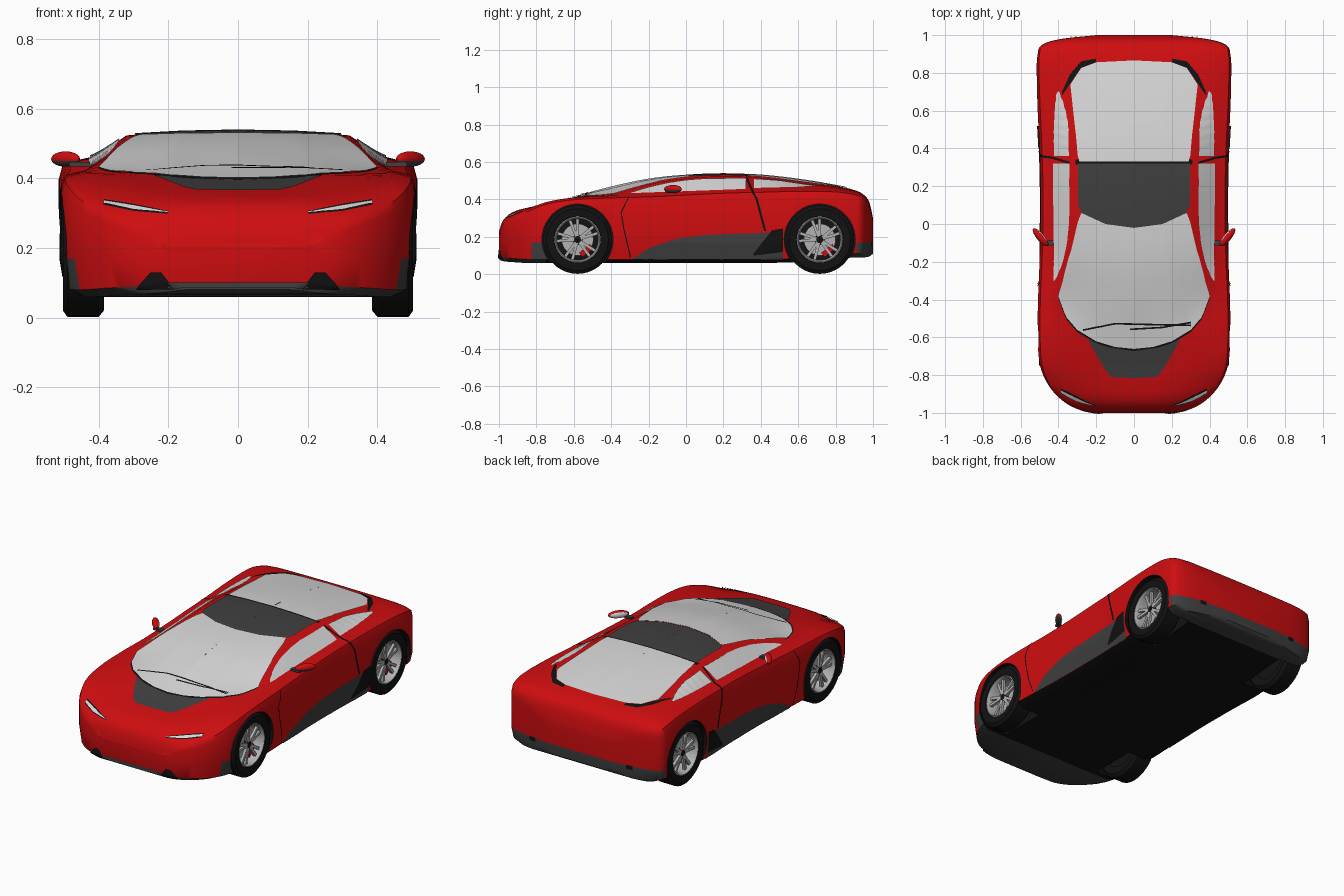
import bpy, bmesh, math
from mathutils import Vector, Matrix
from mathutils.bvhtree import BVHTree

if "Cube" in bpy.data.objects:
    bpy.data.objects.remove(bpy.data.objects["Cube"])


def material(name, r, g, b):
    m = bpy.data.materials.new(name)
    m.use_nodes = True
    m.diffuse_color = (r, g, b, 1)
    m.node_tree.nodes["Principled BSDF"].inputs["Base Color"].default_value = (r, g, b, 1)
    return m


red = material("red paint", .62, .004, .005)
grey = material("dark grey trim", .05, .05, .05)
black = material("black rubber", .006, .006, .006)
glass = material("pale glass", .68, .68, .68)
silver = material("silver metal", .45, .45, .45)
BODY_MATS = [red, grey, black]


def make(name, bm, mats, angle=40):
    mesh = bpy.data.meshes.new(name)
    bm.to_mesh(mesh)
    bm.free()
    for m in mats:
        mesh.materials.append(m)
    ob = bpy.data.objects.new(name, mesh)
    bpy.context.collection.objects.link(ob)
    smooth(ob, angle)
    return ob


def smooth(ob, angle):
    bpy.ops.object.select_all(action="DESELECT")
    ob.select_set(True)
    bpy.context.view_layer.objects.active = ob
    bpy.ops.object.shade_smooth_by_angle(angle=math.radians(angle))


# Body stations: y, top height, roof half width, roof drop,
# belt half width, belt height, body half width, floor height
STATIONS = [
    (-1, .23, .1, .002, .18, .215, .21, .08),
    (-.98, .285, .14, .002, .27, .265, .3, .07),
    (-.93, .33, .2, .003, .345, .305, .385, .065),
    (-.85, .355, .24, .002, .41, .345, .455, .06),
    (-.75, .375, .28, 0, .44, .385, .497, .06),
    (-.6, .41, .33, .003, .445, .41, .51, .06),
    (-.4, .463, .4, .04, .445, .42, .508, .06),
    (-.2, .505, .345, .025, .435, .425, .5, .06),
    (0, .527, .325, .015, .43, .435, .495, .06),
    (.2, .535, .32, .012, .43, .445, .495, .06),
    (.4, .527, .325, .012, .435, .45, .5, .06),
    (.6, .505, .335, .015, .44, .455, .51, .065),
    (.8, .472, .37, .01, .455, .452, .515, .08),
    (.9, .45, .39, .005, .46, .437, .51, .09),
    (.95, .425, .37, .003, .44, .415, .485, .09),
    (.98, .385, .28, .002, .35, .375, .385, .095),
    (1, .3, .12, .002, .17, .29, .2, .11),
]


def blend(i, t):
    """Smooth interpolation between stations i and i + 1."""
    a, b = STATIONS[i], STATIONS[i + 1]
    before, after = STATIONS[max(i - 1, 0)], STATIONS[min(i + 2, len(STATIONS) - 1)]
    h = b[0] - a[0]
    row = [a[0] + h * t]
    for k in range(1, len(a)):
        s0 = h * (b[k] - before[k]) / (b[0] - before[0])
        s1 = h * (after[k] - a[k]) / (after[0] - a[0])
        d = b[k] - a[k]
        row.append(a[k] + t * (s0 + t * (3 * d - 2 * s0 - s1 + t * (s0 + s1 - 2 * d))))
    return row


def section(y, top, roof, drop, belt, belt_z, w, floor):
    half = [(0, top), (roof / 2, top - drop / 4), (roof, top - drop), (belt, belt_z),
            (belt + (w - belt) * .8, belt_z - .012), (w, belt_z * .8 + .034), (w, .17),
            (w - .015, floor + .02), (w - .06, floor), (0, floor)]
    loop = half + [(-x, z) for x, z in half[-2:0:-1]]
    return [(x, y, z) for x, z in loop]


def paint(col, y):
    if col == 6:
        return 1 if y > .9 or -.84 < y < -.7 else 0
    if col > 6:
        return 1 if y > .86 or y < -.76 else 2
    return 0


# Main body shell
bm = bmesh.new()
rows = [blend(i, k / 4) for i in range(len(STATIONS) - 1) for k in range(4)]
rows.append(list(STATIONS[-1]))
rings = [[bm.verts.new(p) for p in section(*r)] for r in rows]
n = len(rings[0])
for a, b in zip(rings, rings[1:]):
    for j in range(n):
        f = bm.faces.new((a[j], a[(j + 1) % n], b[(j + 1) % n], b[j]))
        f.material_index = paint(min(j, n - 1 - j), a[j].co.y)
for ring in (rings[0], rings[-1]):
    for j in range(n // 2):
        quad = dict.fromkeys((ring[j], ring[j + 1], ring[-j - 1], ring[-j]))
        bm.faces.new(tuple(quad)).material_index = paint(j, ring[0].co.y)
bmesh.ops.recalc_face_normals(bm, faces=bm.faces)
surface = BVHTree.FromBMesh(bm)
body = make("body_shell", bm, BODY_MATS)

# Wheel arches, cut out of the body
AXLES = {"front": -.58, "rear": .715}
HUB_Z, HUB_X = .185, .445
for y in AXLES.values():
    for s in (1, -1):
        bm = bmesh.new()
        bmesh.ops.create_cone(bm, cap_ends=True, segments=56, radius1=.19, radius2=.19, depth=.3,
                              matrix=Matrix.Translation((s * .48, y, HUB_Z)) @ Matrix.Rotation(math.pi / 2, 4, "Y"))
        for f in bm.faces:
            f.material_index = 2
        cutter = make("arch_cutter", bm, BODY_MATS)
        cutter.hide_render = True
        mod = body.modifiers.new("arch", "BOOLEAN")
        mod.operation, mod.object, mod.solver = "DIFFERENCE", cutter, "EXACT"
        bpy.context.view_layer.objects.active = body
        bpy.ops.object.modifier_apply(modifier=mod.name)
        bpy.data.objects.remove(cutter)
smooth(body, 40)

# Thin panels laid on the body: ray origin and direction for each side
CAST = {
    "top": (lambda u, v: (u, v, 2), (0, 0, -1)),
    "side": (lambda u, v: (2, u, v), (-1, 0, 0)),
    "seam": (lambda u, v: (2, v, u), (-1, 0, 0)),
    "front": (lambda u, v: (u, -2, v), (0, 1, 0)),
    "back": (lambda u, v: (u, 2, v), (0, -1, 0)),
}


def along(pts, u):
    for (a, p), (b, q) in zip(pts, pts[1:]):
        if u <= b:
            return p + (q - p) * (u - a) / (b - a)
    return pts[-1][1]


def panel(name, mat, view, low, high, lift=.005, sides=(1, -1), nu=36, nv=14):
    if not isinstance(high, list):
        high = [(u, v + high) for u, v in low]
    origin, ray = CAST[view][0], Vector(CAST[view][1])
    bm = bmesh.new()
    for s in sides:
        grid = []
        for i in range(nu + 1):
            u = low[0][0] + (low[-1][0] - low[0][0]) * i / nu
            a, b = along(low, u), along(high, u)
            line = []
            for j in range(nv + 1):
                hit, nor, _, _ = surface.ray_cast(Vector(origin(u, a + (b - a) * j / nv)), ray)
                if hit:
                    hit += nor * lift
                    hit.x *= s
                line.append(bm.verts.new(hit) if hit else None)
            grid.append(line)
        for a, b in zip(grid, grid[1:]):
            for j in range(nv):
                quad = (a[j], b[j], b[j + 1], a[j + 1])
                if all(quad):
                    f = bm.faces.new(quad)
                    f.normal_update()
                    if f.normal.dot(Vector((ray.x * s, ray.y, ray.z))) > 0:
                        f.normal_flip()
    bmesh.ops.remove_doubles(bm, verts=bm.verts, dist=.0001)
    make(name, bm, [mat])


# Glass and roof
base = [(0, -.66), (.1, -.65), (.2, -.62), (.3, -.56), (.36, -.49), (.4, -.38)]
panel("windscreen", glass, "top", base,
      [(0, -.02), (.15, 0), (.28, .06), (.3, 0), (.33, -.13), (.37, -.28), (.4, -.38)], .006)
panel("windscreen_seal", black, "top", [(u, v - .012) for u, v in base], .03, .003)
panel("roof_panel", grey, "top", [(0, -.02), (.15, 0), (.28, .06), (.295, .1)], [(0, .32), (.295, .32)])
panel("roof_seam", black, "top", [(0, .315), (.31, .315)], .025, .003)
panel("rear_window", glass, "top", [(0, .33), (.295, .33), (.305, .45), (.335, .72)],
      [(0, .865), (.2, .855), (.28, .825), (.335, .74)], .006)
panel("rear_vents", black, "top", [(.2, .855), (.28, .825), (.34, .74), (.38, .68)],
      [(.2, .875), (.28, .86), (.34, .79), (.38, .7)], .004)
panel("door_window", glass, "side", [(-.3, .429), (.32, .452)],
      [(-.3, .432), (-.2, .462), (-.1, .485), (0, .5), (.1, .508), (.32, .51)])
panel("quarter_window", glass, "side", [(.36, .457), (.7, .465)], [(.36, .507), (.5, .497), (.7, .467)])

# Door seams, sills and intakes
panel("rear_door_seam", black, "seam", [(.23, .418), (.4, .372), (.45, .345), (.51, .318)], .012)
panel("front_door_seam", black, "seam", [(.09, -.3), (.24, -.335), (.33, -.35), (.41, -.31)], .006)
panel("sill", grey, "side", [(-.28, .08), (.52, .08)],
      [(-.28, .085), (-.2, .14), (-.05, .19), (.1, .21), (.52, .225)], .004)
panel("side_intake", black, "side", [(.36, .1), (.52, .12)], [(.36, .11), (.46, .235), (.52, .245)], .007)

# Nose and tail details
panel("bonnet_panel", grey, "top", [(0, -.815), (.12, -.81), (.16, -.76), (.24, -.62)],
      [(0, -.672), (.15, -.65), (.24, -.612)], .004)
lamp = [(.2, .296), (.3, .304), (.385, .322)]
panel("headlight_surround", black, "front", lamp, [(.2, .304), (.3, .324), (.385, .337)], .003)
panel("headlight", glass, "front", [(u, v + .003) for u, v in lamp], [(.2, .301), (.3, .319), (.385, .332)], .006)
panel("nose_vent", black, "front", [(.185, .082), (.29, .082)], [(.185, .085), (.22, .13), (.25, .13), (.29, .085)])
panel("lower_grille", grey, "front", [(0, .085), (.2, .085)], .015)
panel("rear_reflector", black, "back", [(.3, .15), (.34, .15)], .025)
panel("wiper_long", black, "top", [(-.27, -.565), (-.1, -.53), (.3, -.54)], .009, .009, (1,))
panel("wiper_short", black, "top", [(-.02, -.56), (.15, -.55), (.3, -.525)], .009, .009, (1,))


def lathe(bm, profile, x, y, s, segs=40):
    """Turn a closed profile of (offset, radius) about a wheel axle."""
    turn = [[bm.verts.new((s * (x + p), y + r * math.cos(t), HUB_Z + r * math.sin(t))) for p, r in profile]
            for t in (math.tau * i / segs for i in range(segs))]
    for i, a in enumerate(turn):
        b = turn[(i + 1) % segs]
        for j in range(len(profile)):
            k = (j + 1) % len(profile)
            bm.faces.new((a[j], a[k], b[k], b[j]))
    bmesh.ops.recalc_face_normals(bm, faces=bm.faces)


def box(bm, size, matrix):
    bmesh.ops.create_cube(bm, size=1, matrix=matrix @ Matrix.Diagonal((*size, 1)))


TYRE = [(-.055, .12), (-.06, .165), (-.045, .183), (.045, .183), (.058, .165), (.055, .125), (.04, .118)]
RIM = [(.05, .126), (.053, .118), (.035, .11), (-.04, .11), (-.04, .123)]
DISC = [(0, .01), (0, .085), (-.012, .085), (-.012, .01)]
BACK = [(-.04, .005), (-.04, .12), (-.05, .12), (-.05, .005)]
CAP = [(.035, .002), (.035, .022), (.015, .026), (.015, .002)]

# Wheels and brakes
for end, y in AXLES.items():
    for side, s in (("left", 1), ("right", -1)):
        tag = end + "_" + side
        for part, mat, profile in (("tyre", black, TYRE), ("rim", silver, RIM), ("brake_disc", silver, DISC),
                                   ("wheel_back", black, BACK), ("hub_cap", black, CAP)):
            bm = bmesh.new()
            lathe(bm, profile, HUB_X, y, s)
            make(part + "_" + tag, bm, [mat])
        bm = bmesh.new()
        hub = Matrix.Translation((s * (HUB_X + .028), y, HUB_Z))
        for i in range(10):
            spin = Matrix.Rotation(math.tau * (i // 2 + (i % 2) * .3) / 5, 4, "X")
            box(bm, (.016, .016, .095), hub @ spin @ Matrix.Translation((0, 0, .066)))
        make("spokes_" + tag, bm, [silver])
        bm = bmesh.new()
        box(bm, (.035, .03, .075), Matrix.Translation((s * HUB_X, y, HUB_Z))
            @ Matrix.Rotation(-.9, 4, "X") @ Matrix.Translation((0, .075, 0)))
        make("brake_caliper_" + tag, bm, [red])

# Door mirrors: red above, grey below, pale face to the rear
for side, s in (("left", 1), ("right", -1)):
    bm = bmesh.new()
    bmesh.ops.create_uvsphere(bm, u_segments=20, v_segments=12, radius=1)
    for f in bm.faces:
        c = f.calc_center_median()
        f.material_index = 2 if c.y > .6 else 1 if c.z < -.25 else 0
    bm.transform(Matrix.Translation((s * .495, -.07, .455)) @ Matrix.Rotation(s * .87, 4, "Z")
                 @ Matrix.Diagonal((.06, .02, .022, 1)))
    make("door_mirror_" + side, bm, [red, grey, glass])
    bm = bmesh.new()
    box(bm, (.06, .025, .012), Matrix.Translation((s * .455, -.1, .44)))
    make("mirror_stalk_" + side, bm, [grey])
